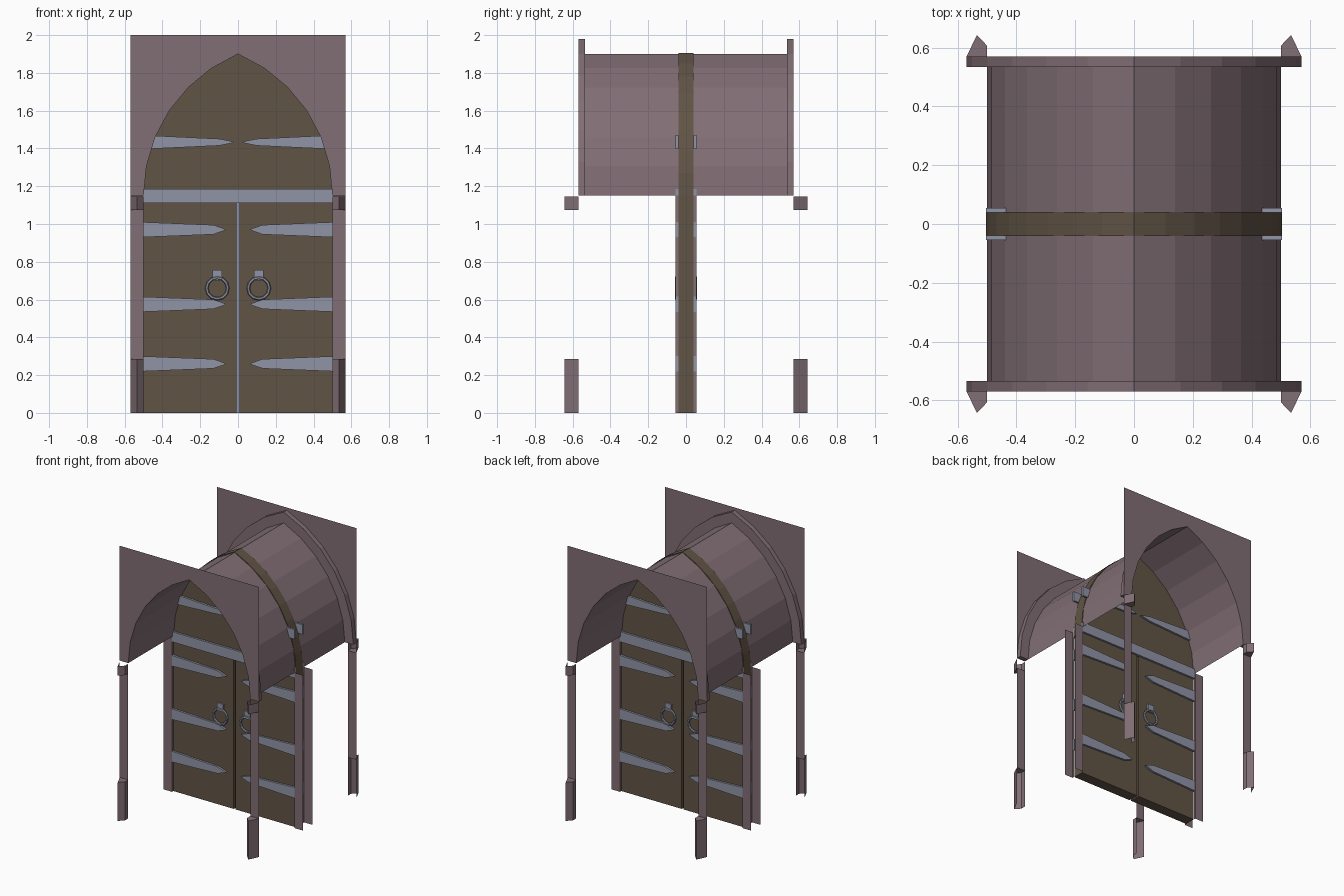
import bpy
import bmesh
from math import sin, cos, pi, acos

if "Cube" in bpy.data.objects:
    bpy.data.objects.remove(bpy.data.objects["Cube"], do_unlink=True)


def material(name, rgb):
    m = bpy.data.materials.new(name)
    m.use_nodes = True
    m.diffuse_color = (*rgb, 1)
    bsdf = m.node_tree.nodes["Principled BSDF"]
    bsdf.inputs["Base Color"].default_value = (*rgb, 1)
    bsdf.inputs["Roughness"].default_value = 0.8
    return m


STONE = material("mauve stone", (0.22, 0.157, 0.178))
WOOD = material("brown wood", (0.12, 0.088, 0.06))
IRON = material("blue grey iron", (0.28, 0.3, 0.38))

SPRING = 1.15   # height where the arch starts
WALL = 0.57     # distance of the end walls from the centre


def finish(name, bm, mat, axes=""):
    """Turn a bmesh into an object mirrored about the given axes."""
    bmesh.ops.recalc_face_normals(bm, faces=bm.faces)
    mesh = bpy.data.meshes.new(name)
    bm.to_mesh(mesh)
    bm.free()
    mesh.materials.append(mat)
    ob = bpy.data.objects.new(name, mesh)
    bpy.context.collection.objects.link(ob)
    if axes:
        mod = ob.modifiers.new("Mirror", "MIRROR")
        mod.use_axis = ("x" in axes, "y" in axes, False)
        mod.use_mirror_merge = False
    return ob


def loft(name, rows, mat, axes="", ring=False, loop=False):
    """Skin rows of points; ring closes each row, loop joins last to first."""
    bm = bmesh.new()
    grid = [[bm.verts.new(p) for p in row] for row in rows]
    n = len(rows[0])
    for i in range(len(rows) if loop else len(rows) - 1):
        a, b = grid[i], grid[(i + 1) % len(rows)]
        for j in range(n if ring else n - 1):
            k = (j + 1) % n
            bm.faces.new((a[j], a[k], b[k], b[j]))
    if ring and not loop:
        bm.faces.new(grid[0])
        bm.faces.new(grid[-1])
    return finish(name, bm, mat, axes)


def slab(name, outline, y0, y1, mat, axes=""):
    """Extrude an x-z outline between two depths."""
    rows = [[(x, y, z) for x, z in outline] for y in (y0, y1)]
    return loft(name, rows, mat, axes, ring=True)


def rect(x0, x1, z0, z1):
    return [(x0, z0), (x1, z0), (x1, z1), (x0, z1)]


def arch(half, top, steps=6):
    """Pointed arch profile from left spring, over the apex, to the right."""
    rise = top - SPRING
    r = (half * half + rise * rise) / (2 * half)
    end = acos((r - half) / r)
    side = [(half - r + r * cos(end * i / steps), SPRING + r * sin(end * i / steps))
            for i in range(steps + 1)]
    return [(-x, z) for x, z in side] + side[-2::-1]


inner = arch(0.5, 1.9)
outer = arch(WALL, 1.98)

# Vault between the two end walls
loft("vault", [[(x, y, z) for x, z in inner] for y in (-0.535, 0.535)], STONE)

# Moulded arch and flat wall sheet at each end
loft("arch_trim",
     [[(a, -WALL, b), (c, -WALL, d), (c, -0.535, d), (a, -0.535, b)]
      for (a, b), (c, d) in zip(inner, outer)], STONE, "y", ring=True)
loft("wall_sheet", [[(x, -WALL, z), (x, -WALL, 2)] for x, z in outer], STONE, "y")

# Flat pilaster strips under the arch
loft("pilaster", [[(x, -WALL, 0.285), (x, -WALL, 1.075)] for x in (0.5, WALL)],
     STONE, "xy")


# Angled blocks: open at the back, with one horizontal cap
def corner_block(name, z_open, z_cap):
    plan = [(0.5, -WALL), (0.5, -0.607), (0.535, -0.643), (WALL, -WALL)]
    bm = bmesh.new()
    low = [bm.verts.new((x, y, z_open)) for x, y in plan]
    cap = [bm.verts.new((x, y, z_cap)) for x, y in plan]
    bm.faces.new(cap)
    for i in range(len(plan) - 1):
        bm.faces.new((low[i], low[i + 1], cap[i + 1], cap[i]))
    finish(name, bm, STONE, "xy")


corner_block("capital_block", 1.145, 1.075)
corner_block("base_block", 0, 0.285)

# Door jambs: a face strip with a short return to the door
loft("door_jamb", [[(0.502, -0.04, z), (0.502, -0.056, z), (WALL, -0.056, z)]
                   for z in (0, SPRING)], STONE, "xy")

# Wooden leaves and the fixed panel above them
slab("door_leaf", rect(0.007, 0.5, 0, 1.11), -0.04, 0.04, WOOD, "x")
panel = [(-0.503, 1.11)] + arch(0.503, 1.904, 8) + [(0.503, 1.11)]
slab("arched_panel", panel, -0.04, 0.04, WOOD)
slab("centre_strip", rect(-0.007, 0.007, 0, 1.11), -0.012, 0.012, IRON)

# Iron cross band
slab("cross_band", rect(-0.502, 0.502, 1.11, 1.185), -0.055, -0.039, IRON, "y")


# Tapered hinge straps
def strap(name, z, tip, shoulder, wide, narrow):
    outline = [(0.503, z - wide), (0.503, z + wide), (shoulder, z + narrow),
               (tip + 0.02, z + narrow / 3), (tip, z), (tip + 0.02, z - narrow / 3),
               (shoulder, z - narrow)]
    slab(name, outline, -0.055, -0.039, IRON, "xy")


for label, height in (("lower", 0.26), ("middle", 0.575), ("upper", 0.97)):
    strap(label + "_strap", height, 0.062, 0.13, 0.04, 0.025)
strap("panel_strap", 1.433, 0.02, 0.1, 0.037, 0.018)

# Ring handles with their mounting plates
slab("handle_plate", rect(0.085, 0.135, 0.70, 0.757), -0.053, -0.039, IRON, "xy")
rows = []
for i in range(12):
    a = 2 * pi * i / 12
    rows.append([(0.11 + (0.056 + 0.009 * cos(b)) * cos(a), -0.05 + 0.009 * sin(b),
                  0.66 + (0.056 + 0.009 * cos(b)) * sin(a))
                 for b in (pi * k / 3 for k in range(6))])
loft("ring_handle", rows, IRON, "xy", ring=True, loop=True)
